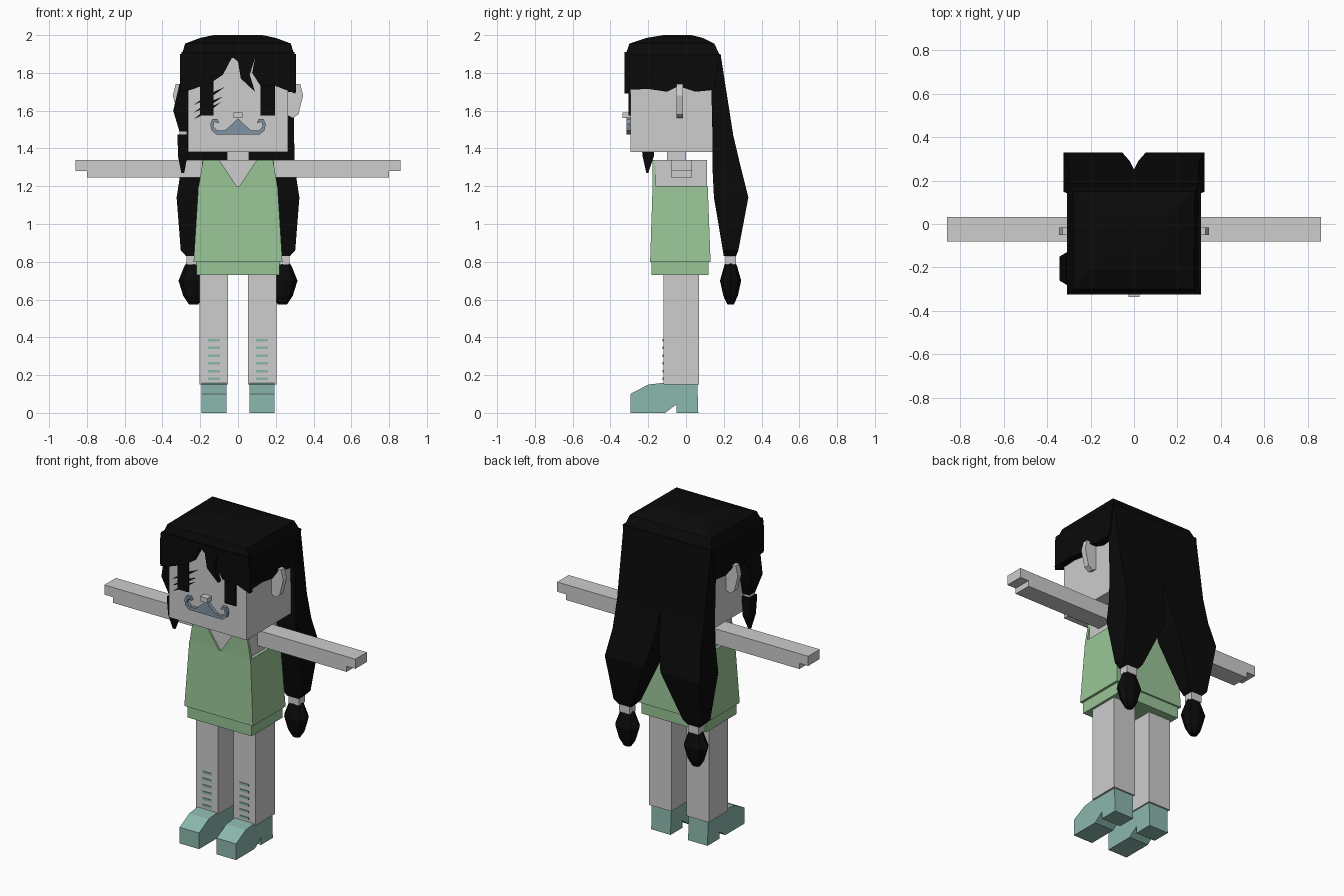
import bpy
import bmesh
from math import cos, sin, pi

cube = bpy.data.objects.get("Cube")
if cube:
    bpy.data.objects.remove(cube, do_unlink=True)


def material(name, red, green, blue):
    mat = bpy.data.materials.new(name)
    mat.use_nodes = True
    colour = (red, green, blue, 1)
    mat.diffuse_color = colour
    mat.node_tree.nodes["Principled BSDF"].inputs["Base Color"].default_value = colour
    return mat


SKIN = material("pale grey skin", .61, .61, .61)
HAIR = material("black hair", .003, .003, .003)
GREEN = material("soft green cloth", .32, .56, .31)
TEAL = material("teal leather", .26, .48, .42)
SLATE = material("slate moustache", .22, .29, .36)


def loft(name, rings, mat):
    """Skin a list of equal-length rings of points and cap both ends."""
    bm = bmesh.new()
    loops = [[bm.verts.new(point) for point in ring] for ring in rings]
    count = len(loops[0])
    for low, high in zip(loops, loops[1:]):
        for i in range(count):
            j = (i + 1) % count
            bm.faces.new((low[i], low[j], high[j], high[i]))
    bm.faces.new(loops[0][::-1])
    bm.faces.new(loops[-1])
    bmesh.ops.recalc_face_normals(bm, faces=bm.faces)
    mesh = bpy.data.meshes.new(name)
    bm.to_mesh(mesh)
    bm.free()
    mesh.materials.append(mat)
    obj = bpy.data.objects.new(name, mesh)
    bpy.context.collection.objects.link(obj)
    return obj


def rect(z, x0, x1, y0, y1):
    return [(x0, y0, z), (x1, y0, z), (x1, y1, z), (x0, y1, z)]


def box(name, x0, x1, y0, y1, z0, z1, mat):
    return loft(name, [rect(z0, x0, x1, y0, y1), rect(z1, x0, x1, y0, y1)], mat)


def front_plate(name, outline, y0, y1, mat):
    """Extrude an x-z outline along y."""
    return loft(name, [[(x, y, z) for x, z in outline] for y in (y0, y1)], mat)


def side_plate(name, outline, x0, x1, mat):
    """Extrude a y-z outline along x."""
    return loft(name, [[(x, y, z) for y, z in outline] for x in (x0, x1)], mat)


def flip(outline, side):
    return [(x * side, z) for x, z in outline]


# Head, neck and torso
box("head", -.265, .265, -.295, .145, 1.38, 1.91, SKIN)
box("neck", -.058, .058, -.1, 0, 1.3, 1.4, SKIN)
box("torso", -.19, .19, -.166, .11, .78, 1.34, SKIN)
box("nose", -.025, .025, -.335, -.29, 1.56, 1.59, SKIN)

# Dress: flared body, hem band and a front bib with a V neck
loft("dress", [rect(.8, -.235, .235, -.19, .13),
               rect(1.2, -.21, .21, -.177, .115)], GREEN)
box("dress_hem", -.22, .22, -.182, .12, .73, .82, GREEN)
bib = [(-.21, 1.19), (-.185, 1.34), (-.1, 1.34), (0, 1.19),
       (.1, 1.34), (.185, 1.34), (.21, 1.19)]
front_plate("dress_bib", bib, -.177, -.16, GREEN)

# Outlines shared by the mirrored parts
ear = [(.25, 1.74), (.33, 1.74), (.345, 1.68), (.32, 1.58), (.29, 1.56), (.25, 1.58)]
arm = [(.18, 1.245), (.8, 1.245), (.8, 1.28), (.86, 1.28), (.86, 1.34), (.18, 1.34)]
whisker = [(0, 1.56), (.03, 1.53), (.07, 1.495), (.11, 1.495), (.13, 1.515),
           (.125, 1.54), (.1, 1.535), (.11, 1.555), (.135, 1.555), (.147, 1.53),
           (.14, 1.495), (.115, 1.475), (0, 1.475)]
shoe = [(-.295, 0), (-.295, .1), (-.2, .15), (-.11, .16), (.06, .155),
        (.065, 0), (-.05, 0), (-.05, .045), (-.11, 0)]
hair_side = [(-.32, 1.9), (-.325, 1.71), (-.2, 1.715), (-.1, 1.7), (-.04, 1.73),
             (.05, 1.7), (.15, 1.71), (.18, 1.9)]
puff_levels = [(.575, .025), (.62, .055), (.7, .08), (.78, .048), (.8, .03)]

for side, label in ((1, "left"), (-1, "right")):
    front_plate(label + "_ear", flip(ear, side), -.05, -.015, SKIN)
    front_plate(label + "_arm", flip(arm, side), -.08, .033, SKIN)
    front_plate(label + "_moustache", flip(whisker, side), -.315, -.29, SLATE)

    # Leg with painted bars on the shin
    near, far = sorted((.052 * side, .205 * side))
    box(label + "_leg", near, far, -.12, .07, .15, .76, SKIN)
    for step in range(6):
        z = .18 + step * .041
        near, far = sorted((.096 * side, .158 * side))
        box(label + "_shin_bar", near, far, -.124, -.119, z - .007, z + .007, TEAL)
    side_plate(label + "_shoe", shoe, .06 * side, .193 * side, TEAL)

    # Hair panel over the ear
    side_plate(label + "_side_hair", hair_side, .262 * side, .308 * side, HAIR)

    # Half of the back hair, parting into a hanging tail
    levels = [(1.9, 0, .3, .13, .183), (1.47, 0, .297, .14, .25),
              (1.3, .02, .3, .14, .29), (1.14, .055, .325, .148, .33),
              (.86, .17, .303, .195, .277), (.83, .195, .275, .2, .265)]
    rings = [rect(z, x0 * side, x1 * side, y0, y1) for z, x0, x1, y0, y1 in levels]
    loft(label + "_tail", rings, HAIR)

    # Tie and puff at the end of the tail
    near, far = sorted((.2 * side, .272 * side))
    box(label + "_tail_tie", near, far, .208, .265, .785, .84, SKIN)
    rings = [[(.235 * side + r * cos(a * pi / 4), .236 + .7 * r * sin(a * pi / 4), z)
              for a in range(8)] for z, r in puff_levels]
    loft(label + "_puff", rings, HAIR)

# Crown of the hair
crown = []
for z, front, back, y0, y1 in ((1.88, .3, .302, -.325, .185), (1.955, .275, .28, -.3, .15),
                               (1.985, .2, .2, -.21, .09), (2, .13, .13, -.12, .03)):
    crown.append([(-front, y0, z), (front, y0, z), (back, y1, z), (-back, y1, z)])
loft("hair_crown", crown, HAIR)

# Parted fringe
fringe = [(-.3, 1.91), (-.305, 1.7), (-.25, 1.71), (-.14, 1.75), (-.08, 1.79),
          (-.03, 1.885), (0, 1.86), (.015, 1.77), (.09, 1.7), (.062, 1.79),
          (.09, 1.88), (.075, 1.8), (.12, 1.73), (.2, 1.73), (.305, 1.69), (.3, 1.91)]
front_plate("fringe", fringe, -.325, -.294, HAIR)

# Tied lock in front of the right ear
loft("lock_upper", [rect(1.74, -.31, -.26, -.28, -.13), rect(1.6, -.343, -.262, -.26, -.15),
                    rect(1.49, -.31, -.265, -.235, -.175)], HAIR)
box("lock_tie", -.31, -.27, -.23, -.18, 1.46, 1.5, SKIN)
loft("lock_lower", [rect(1.475, -.32, -.265, -.24, -.17), rect(1.36, -.318, -.268, -.23, -.17),
                    rect(1.27, -.3, -.285, -.21, -.2)], HAIR)

# Tall eyes and slanted strokes across the right one
box("left_eye", .12, .195, -.304, -.294, 1.575, 1.76, HAIR)
box("right_eye", -.2, -.13, -.304, -.294, 1.575, 1.76, HAIR)
for x0, z0, x1, z1 in ((-.235, 1.63, -.07, 1.725), (-.235, 1.59, -.08, 1.675),
                       (-.235, 1.555, -.09, 1.645)):
    middle = (x0 + x1) / 2
    height = (z0 + z1) / 2
    stroke = [(x0, z0), (middle, height + .012), (x1, z1), (middle, height - .012)]
    front_plate("face_stroke", stroke, -.302, -.294, HAIR)
